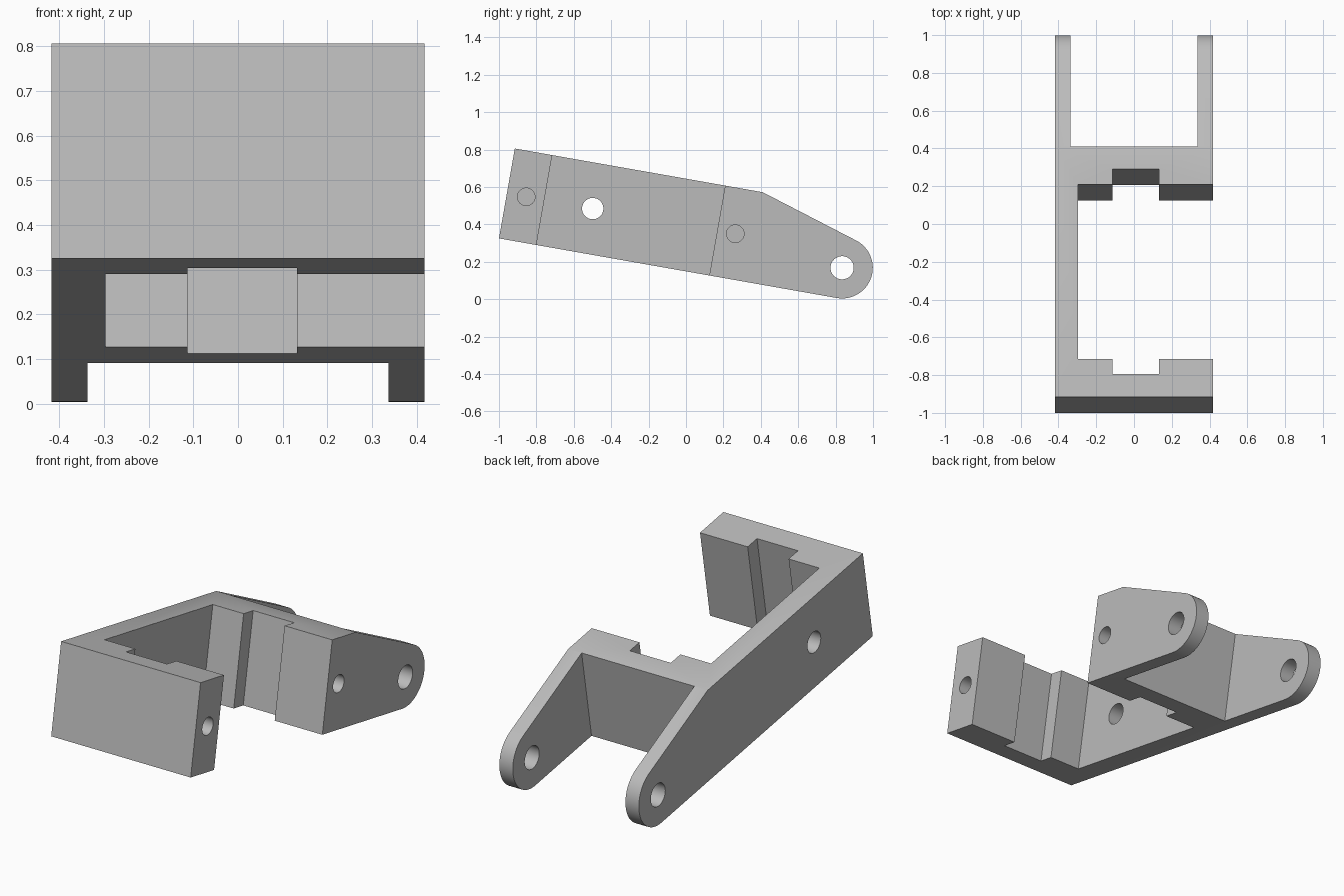
import bpy, bmesh, math
from mathutils import Matrix, Vector

cube = bpy.data.objects.get("Cube")
if cube:
    bpy.data.objects.remove(cube, do_unlink=True)

# Single plain grey
grey = bpy.data.materials.new("plain grey")
grey.use_nodes = True
colour = (0.5, 0.5, 0.5, 1)
grey.diffuse_color = colour
grey.node_tree.nodes["Principled BSDF"].inputs["Base Color"].default_value = colour

# The bracket is laid out level (x, length, height), then tilted nose down
TILT = Matrix.Translation((0, -1, 0.325)) @ Matrix.Rotation(math.radians(-10), 4, "X")
HALF_W, HEIGHT, SHOULDER = 0.417, 0.488, 1.346
PIVOT, TIP_R = Vector((1.834, 0.164)), 0.164


def prism(name, outline, x0, x1):
    """Extrude a (length, height) outline across x."""
    bm = bmesh.new()
    face = bm.faces.new([bm.verts.new((x0, s, h)) for s, h in outline])
    ext = bmesh.ops.extrude_face_region(bm, geom=[face])
    moved = [v for v in ext["geom"] if isinstance(v, bmesh.types.BMVert)]
    bmesh.ops.translate(bm, verts=moved, vec=(x1 - x0, 0, 0))
    bmesh.ops.recalc_face_normals(bm, faces=bm.faces)
    bm.transform(TILT)
    mesh = bpy.data.meshes.new(name)
    bm.to_mesh(mesh)
    bm.free()
    mesh.materials.append(grey)
    obj = bpy.data.objects.new(name, mesh)
    bpy.context.collection.objects.link(obj)
    return obj


def arc(centre, radius, start, end, count):
    return [(centre[0] + radius * math.cos(start + (end - start) * i / count),
             centre[1] + radius * math.sin(start + (end - start) * i / count))
            for i in range(count + 1)]


def box(name, x0, x1, s0, s1):
    return prism(name, [(s0, -0.2), (s1, -0.2), (s1, 0.8), (s0, 0.8)], x0, x1)


def hole(name, s, h, radius, x0, x1):
    return prism(name, arc((s, h), radius, 0, math.tau, 48)[:-1], x0, x1)


# Side outline: straight bar, sloping shoulder, rounded tip
to_shoulder = Vector((SHOULDER, HEIGHT)) - PIVOT
tangent = math.atan2(to_shoulder.y, to_shoulder.x) - math.acos(TIP_R / to_shoulder.length)
outline = [(0, 0)] + arc(PIVOT, TIP_R, -math.pi / 2, tangent, 32)
outline += [(SHOULDER, HEIGHT), (0, HEIGHT)]
bracket = prism("bracket", outline, -HALF_W, HALF_W)

mid = HEIGHT / 2
cutters = [
    box("fork_gap", -0.337, 0.337, SHOULDER, 2.3),
    box("main_pocket", -0.297, 0.6, 0.203, 1.142),
    box("notch_pair", -0.113, 0.132, 0.122, 1.225),
    hole("pivot_hole", *PIVOT, 0.062, -0.6, 0.6),
    hole("wall_hole", 0.466, mid, 0.057, -0.6, 0),
    hole("front_screw_hole", 0.105, mid, 0.047, 0.167, 0.6),
    hole("rear_screw_hole", 1.24, mid, 0.047, 0.167, 0.6),
]

# Cut everything out of the bracket
bpy.ops.object.select_all(action="DESELECT")
bpy.context.view_layer.objects.active = bracket
bracket.select_set(True)
for cutter in cutters:
    cutter.hide_render = True
    mod = bracket.modifiers.new(cutter.name, "BOOLEAN")
    mod.operation, mod.solver, mod.object = "DIFFERENCE", "EXACT", cutter
    bpy.ops.object.modifier_apply(modifier=mod.name)
    bpy.data.objects.remove(cutter, do_unlink=True)

bpy.ops.object.shade_smooth_by_angle(angle=math.radians(25))
